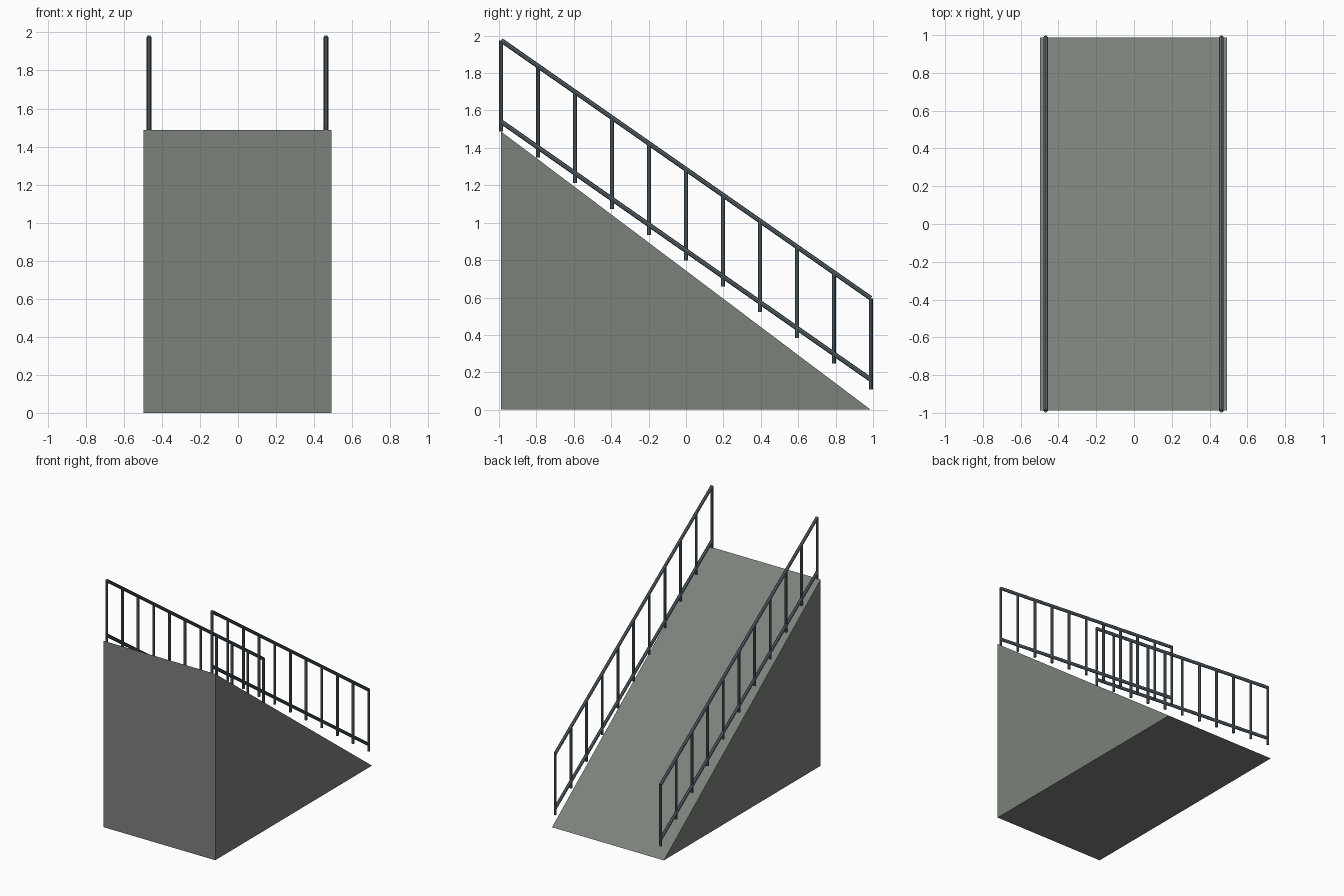
import bpy, bmesh
from mathutils import Vector

if "Cube" in bpy.data.objects:
    bpy.data.objects.remove(bpy.data.objects["Cube"])

HALF_Y = 0.988          # half length of the ramp and rails
X0 = -0.0025            # small sideways offset of the layout
POSTS = 11


def material(name, rgb):
    m = bpy.data.materials.new(name)
    m.diffuse_color = (*rgb, 1)
    m.use_nodes = True
    m.node_tree.nodes["Principled BSDF"].inputs["Base Color"].default_value = m.diffuse_color
    return m


concrete = material("concrete", (0.2, 0.22, 0.195))
steel = material("steel", (0.11, 0.15, 0.175))


def bar(name, a, b, radius):
    """Round bar running from point a to point b."""
    a, b = Vector(a), Vector(b)
    d = b - a
    bpy.ops.mesh.primitive_cylinder_add(vertices=8, radius=radius, depth=d.length,
                                        location=(a + b) / 2)
    o = bpy.context.object
    o.name = name
    o.rotation_euler = d.to_track_quat('Z', 'Y').to_euler()
    o.data.materials.append(steel)
    return o


def foot_height(y):
    """Height of the post feet along the slope."""
    return 1.487 + (0.108 - 1.487) * (y + HALF_Y) / (2 * HALF_Y)


# Ramp wedge: triangular side profile extruded across x
bm = bmesh.new()
profile = [(-HALF_Y, 0), (HALF_Y, 0), (-HALF_Y, 1.487)]
face = bm.faces.new([bm.verts.new((X0 - 0.494, y, z)) for y, z in profile])
ext = bmesh.ops.extrude_face_region(bm, geom=[face])
bmesh.ops.translate(bm, vec=(0.988, 0, 0),
                    verts=[v for v in ext["geom"] if isinstance(v, bmesh.types.BMVert)])
bmesh.ops.recalc_face_normals(bm, faces=bm.faces)
mesh = bpy.data.meshes.new("ramp")
bm.to_mesh(mesh)
bm.free()
mesh.materials.append(concrete)
bpy.context.collection.objects.link(bpy.data.objects.new("ramp", mesh))

# Railings on both sides
for side, x in (("left", X0 - 0.465), ("right", X0 + 0.465)):
    # Sloping top and bottom rails
    for part, lift in (("top_rail", 0.488), ("bottom_rail", 0.053)):
        bar(f"{side}_{part}", (x, -HALF_Y, foot_height(-HALF_Y) + lift),
            (x, HALF_Y, foot_height(HALF_Y) + lift), 0.0125)
    # Upright posts
    for i in range(POSTS):
        y = -HALF_Y + 2 * HALF_Y * i / (POSTS - 1)
        z = foot_height(y)
        bar(f"{side}_post_{i + 1}", (x, y, z), (x, y, z + 0.488), 0.0105)
